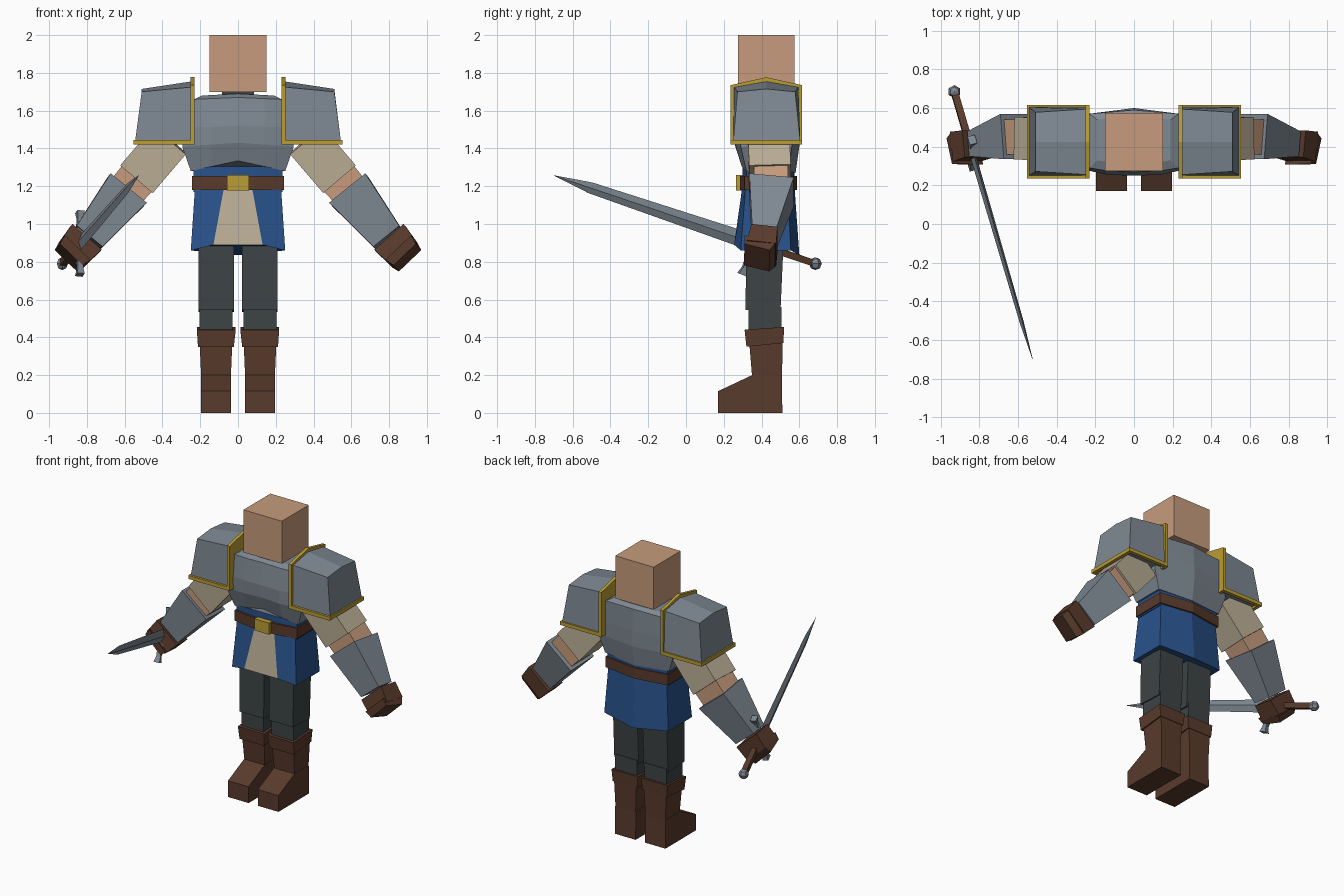
import bpy, bmesh
from mathutils import Vector as V

COLOURS = {
    "skin": (0.57, 0.33, 0.205), "steel": (0.21, 0.25, 0.29), "gold": (0.50, 0.34, 0.035),
    "blue": (0.022, 0.085, 0.26), "leather": (0.10, 0.043, 0.025),
    "dark_cloth": (0.047, 0.057, 0.06), "linen": (0.49, 0.42, 0.30),
}
MATS = {}
for key, c in COLOURS.items():
    MATS[key] = bpy.data.materials.new(key)
    MATS[key].diffuse_color = (*c, 1)


def finish(name, bm, *mats):
    bmesh.ops.recalc_face_normals(bm, faces=bm.faces)
    me = bpy.data.meshes.new(name)
    bm.to_mesh(me)
    bm.free()
    for m in mats:
        me.materials.append(MATS[m])
    ob = bpy.data.objects.new(name, me)
    bpy.context.collection.objects.link(ob)
    return ob


def loft(name, rings, *mats, s=1, painted=()):
    """Skin a stack of point rings; side faces listed in painted get the second colour."""
    bm = bmesh.new()
    rows = [[bm.verts.new((s * x, y, z)) for x, y, z in r] for r in rings]
    n = len(rows[0])
    for a, b in zip(rows, rows[1:]):
        for i in range(n):
            j = (i + 1) % n
            bm.faces.new((a[i], a[j], b[j], b[i])).material_index = int(i in painted)
    bm.faces.new(rows[0])
    bm.faces.new(rows[-1])
    return finish(name, bm, *mats)


def box(name, x, y, z, mat, s=1):
    rings = [[(x[0], y[0], h), (x[1], y[0], h), (x[1], y[1], h), (x[0], y[1], h)] for h in z]
    return loft(name, rings, mat, s=s)


def beam(name, stops, mat, across, s=1, diamond=False):
    """Tapered bar; stops are (centre, half size along 'across', other half size)."""
    u = (V(stops[-1][0]) - V(stops[0][0])).normalized()
    v = V(across)
    v = (v - u * v.dot(u)).normalized()
    w = u.cross(v)
    shape = [(1, 0), (0, 1), (-1, 0), (0, -1)] if diamond else [(1, 1), (-1, 1), (-1, -1), (1, -1)]
    return loft(name, [[V(c) + v * a * p + w * b * q for p, q in shape] for c, a, b in stops], mat, s=s)


# Head and collar
box("head", (-0.15, 0.15), (0.275, 0.575), (1.70, 2.0), "skin")
box("collar", (-0.085, 0.085), (0.33, 0.53), (1.66, 1.70), "dark_cloth")


# Breastplate: raised centre at the lower front edge, ridge down the back
def chest_ring(w, f1, f0, b1, b0, zs, zf, zb):
    m = 0.14 if w > 0.2 else w * 0.6
    zm = zs + (zf - zs) * (1 - m / w)
    return [(-w, f1, zs), (-m, f0 + 0.005, zm), (0, f0, zf), (m, f0 + 0.005, zm), (w, f1, zs),
            (w, b1, zs), (0, b0, zb), (-w, b1, zs)]


loft("breastplate", [chest_ring(*r) for r in (
    (0.25, 0.32, 0.29, 0.545, 0.58, 1.28, 1.335, 1.27),
    (0.295, 0.29, 0.255, 0.56, 0.60, 1.41, 1.43, 1.41),
    (0.275, 0.285, 0.25, 0.565, 0.60, 1.51, 1.52, 1.52),
    (0.23, 0.29, 0.27, 0.57, 0.59, 1.66, 1.67, 1.67),
    (0.19, 0.33, 0.31, 0.54, 0.56, 1.68, 1.69, 1.69))], "steel")


# Tunic, belt and buckle
def waist_ring(w, g, f1, f0, b1, b0, zs, zf, zb):
    return [(-w, f1, zs), (-g, f0, zf), (g, f0, zf), (w, f1, zs),
            (w, b1, zs), (0, b0, zb), (-w, b1, zs)]


loft("tunic_waist", [waist_ring(0.235, 0.09, 0.32, 0.30, 0.54, 0.575, z, z, z) for z in (1.17, 1.37)], "blue")
loft("tunic_skirt", [waist_ring(0.25, 0.13, 0.29, 0.255, 0.555, 0.60, 0.86, 0.89, 0.835),
                     waist_ring(0.228, 0.075, 0.315, 0.297, 0.54, 0.575, 1.19, 1.19, 1.19)],
     "blue", "linen", painted=(1,))
loft("belt", [waist_ring(0.243, 0.09, 0.31, 0.285, 0.55, 0.587, z, z, z) for z in (1.18, 1.255)], "leather")
box("buckle", (-0.057, 0.057), (0.264, 0.30), (1.178, 1.26), "gold")


# Arms, shoulder armour and legs, mirrored left and right
ARM_ACROSS = (0.76, 0, 0.65)
for s, side in ((1, "left"), (-1, "right")):
    # Shoulder pad with gabled inner end
    loft("shoulder_pad_" + side, [
        [(0.245, 0.25, 1.435), (0.245, 0.255, 1.725), (0.245, 0.425, 1.755), (0.245, 0.595, 1.725),
         (0.245, 0.605, 1.435)],
        [(0.545, 0.25, 1.435), (0.51, 0.272, 1.70), (0.51, 0.425, 1.715), (0.51, 0.578, 1.70),
         (0.545, 0.605, 1.435)]], "steel", s=s)
    loft("pad_collar_trim_" + side, [
        [(x, 0.235, 1.42), (x, 0.235, 1.735), (x, 0.425, 1.777), (x, 0.615, 1.735), (x, 0.615, 1.42)]
        for x in (0.23, 0.252)], "gold", s=s)
    box("pad_front_trim_" + side, (0.235, 0.553), (0.235, 0.265), (1.42, 1.445), "gold", s)
    box("pad_back_trim_" + side, (0.235, 0.553), (0.59, 0.615), (1.42, 1.445), "gold", s)
    box("pad_outer_trim_" + side, (0.528, 0.553), (0.235, 0.615), (1.42, 1.445), "gold", s)

    # Arm from sleeve to fist
    beam("sleeve_" + side, [((0.36, 0.435, 1.445), 0.113, 0.11), ((0.535, 0.445, 1.24), 0.113, 0.11)],
         "linen", ARM_ACROSS, s)
    beam("elbow_" + side, [((0.50, 0.45, 1.28), 0.106, 0.09), ((0.63, 0.45, 1.13), 0.10, 0.09)],
         "skin", ARM_ACROSS, s)
    beam("bracer_" + side, [((0.587, 0.453, 1.18), 0.123, 0.118), ((0.79, 0.415, 0.93), 0.088, 0.065)],
         "steel", ARM_ACROSS, s)
    beam("glove_" + side, [((0.805, 0.415, 0.925), 0.103, 0.07), ((0.875, 0.40, 0.845), 0.093, 0.078)],
         "leather", ARM_ACROSS, s)
    beam("glove_fingers_" + side, [((0.865, 0.39, 0.855), 0.093, 0.085), ((0.897, 0.375, 0.822), 0.082, 0.07)],
         "leather", ARM_ACROSS, s)

    # Trousers
    loft("thigh_" + side, [
        [(0.02, y0, z), (0.21, y0, z), (0.21, y1, z1), (0.02, y1, z1)]
        for y0, y1, z, z1 in ((0.315, 0.50, 0.545, 0.535), (0.32, 0.52, 0.98, 0.98))], "dark_cloth", s=s)
    box("knee_" + side, (0.03, 0.203), (0.33, 0.505), (0.43, 0.56), "dark_cloth", s)

    # Boot cuff, shaft and wedge foot
    loft("boot_cuff_" + side, [
        [(0.022, 0.32, 0.35), (0.212, 0.32, 0.35), (0.212, 0.515, 0.37), (0.022, 0.515, 0.37)],
        [(0.012, 0.31, 0.44), (0.218, 0.31, 0.44), (0.218, 0.52, 0.455), (0.012, 0.52, 0.455)]], "leather", s=s)
    loft("boot_shaft_" + side, [
        [(0.038, 0.35, 0.19), (0.195, 0.35, 0.19), (0.195, 0.508, 0.19), (0.038, 0.508, 0.19)],
        [(0.03, 0.335, 0.37), (0.203, 0.335, 0.37), (0.203, 0.512, 0.37), (0.03, 0.512, 0.37)]], "leather", s=s)
    loft("boot_foot_" + side, [
        [(x, 0.17, 0), (x, 0.17, 0.115), (x, 0.35, 0.20), (x, 0.508, 0.20), (x, 0.51, 0)]
        for x in (0.036, 0.197)], "leather", s=s)

# Sword along a line from pommel to tip
POMMEL, TIP = V((-0.93, 0.685, 0.79)), V((-0.525, -0.70, 1.257))
EDGE = V((0, 0.145, 0.35)).normalized()


def along(t):
    return POMMEL.lerp(TIP, t)


beam("sword_grip", [(along(0.0), 0.018, 0.018), (along(0.24), 0.018, 0.018)], "leather", EDGE)
beam("sword_blade", [(along(0.22), 0.045, 0.016), (along(0.86), 0.03, 0.011), (along(1), 0.001, 0.001)],
     "steel", EDGE, diamond=True)
g = along(0.23)
beam("sword_guard", [(g - EDGE * 0.18, 0.024, 0.02), (g - EDGE * 0.14, 0.014, 0.014), (g, 0.024, 0.024),
                     (g + EDGE * 0.14, 0.014, 0.014), (g + EDGE * 0.18, 0.024, 0.02)], "steel", TIP - POMMEL)
bm = bmesh.new()
bmesh.ops.create_uvsphere(bm, u_segments=6, v_segments=4, radius=0.034)
finish("sword_pommel", bm, "steel").location = POMMEL
